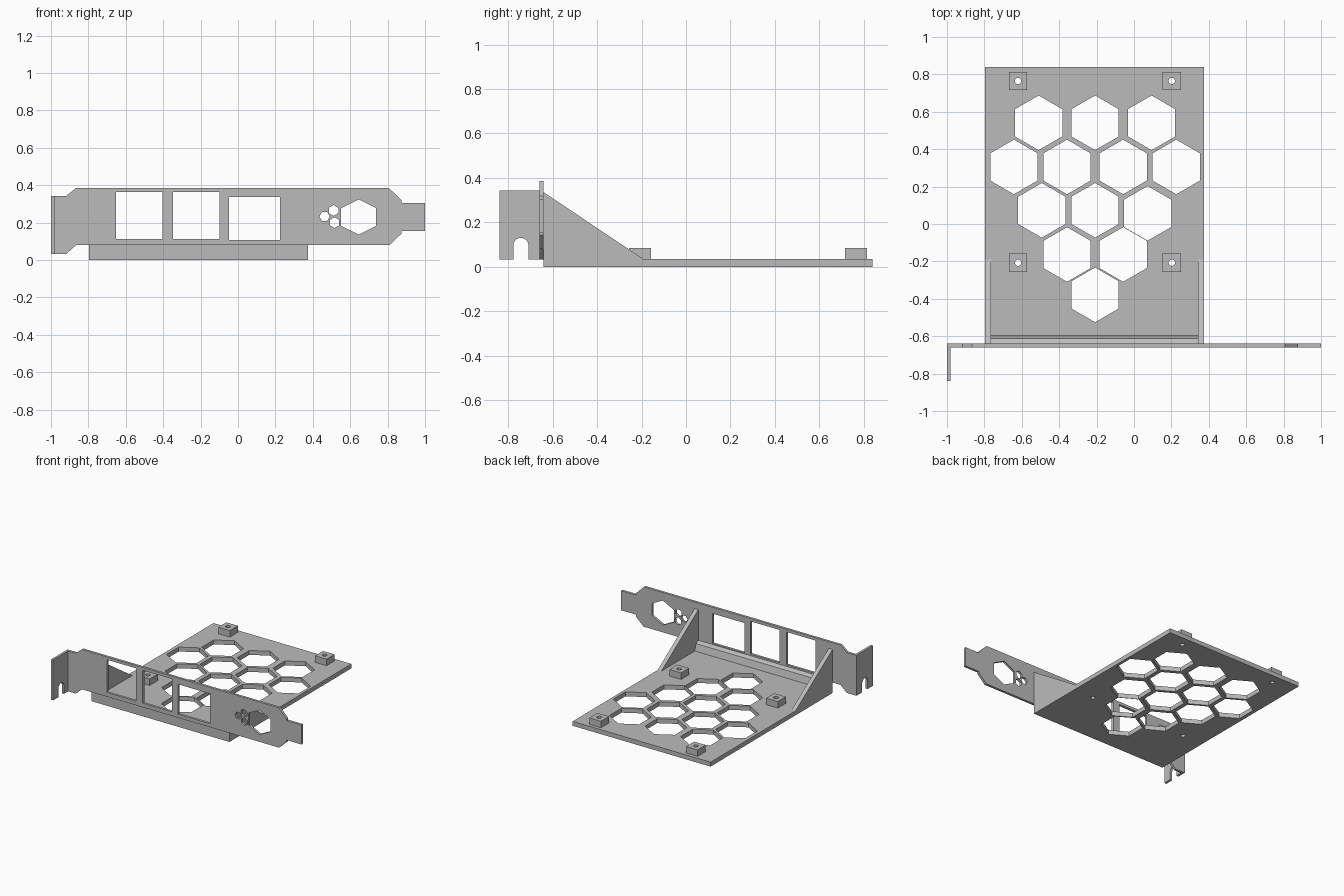
import bpy, bmesh, math
from mathutils import Matrix

cube = bpy.data.objects.get("Cube")
if cube:
    bpy.data.objects.remove(cube, do_unlink=True)

grey = bpy.data.materials.new("plain grey")
grey.use_nodes = True
colour = (0.5, 0.5, 0.5, 1)
grey.diffuse_color = colour
grey.node_tree.nodes["Principled BSDF"].inputs["Base Color"].default_value = colour

# Local plate axes: flat on the ground, upright facing front, upright facing sideways
FLAT = Matrix.Identity(4)
FRONT = Matrix(((1, 0, 0, 0), (0, 0, -1, 0), (0, 1, 0, 0), (0, 0, 0, 1)))
SIDE = Matrix(((0, 0, 1, 0), (1, 0, 0, 0), (0, 1, 0, 0), (0, 0, 0, 1)))


def plate(name, outline, holes, axes, low, high):
    """Extrude an outline with holes between two depths along the plate normal."""
    curve = bpy.data.curves.new(name, "CURVE")
    curve.dimensions = "2D"
    curve.fill_mode = "BOTH"
    curve.extrude = (high - low) / 2
    for loop in [outline] + holes:
        spline = curve.splines.new("POLY")
        spline.points.add(len(loop) - 1)
        for point, (u, v) in zip(spline.points, loop):
            point.co = (u, v, 0, 1)
        spline.use_cyclic_u = True
        spline.use_smooth = False
    temp = bpy.data.objects.new(name + " outline", curve)
    bpy.context.collection.objects.link(temp)
    graph = bpy.context.evaluated_depsgraph_get()
    mesh = bpy.data.meshes.new_from_object(temp.evaluated_get(graph))
    bpy.data.objects.remove(temp, do_unlink=True)
    bpy.data.curves.remove(curve)
    mesh.transform(axes @ Matrix.Translation((0, 0, (low + high) / 2)))
    bm = bmesh.new()
    bm.from_mesh(mesh)
    bmesh.ops.remove_doubles(bm, verts=bm.verts, dist=0.00001)
    bmesh.ops.recalc_face_normals(bm, faces=bm.faces)
    for face in bm.faces:
        face.smooth = False
    bm.to_mesh(mesh)
    bm.free()
    mesh.name = name
    mesh.materials.clear()
    mesh.materials.append(grey)
    obj = bpy.data.objects.new(name, mesh)
    bpy.context.collection.objects.link(obj)
    return obj


def rect(u0, u1, v0, v1):
    return [(u0, v0), (u1, v0), (u1, v1), (u0, v1)]


def ring(u, v, radius, sides=6, turn=math.pi / 2, stretch=1):
    return [(u + stretch * radius * math.cos(turn + math.tau * i / sides),
             v + radius * math.sin(turn + math.tau * i / sides)) for i in range(sides)]


LEFT, RIGHT, BACK, FACE = 0.375, -0.797, 0.84, -0.64
THICK = 0.034

# Base plate with vent hexagons and screw holes
rows = [(0.541, (-0.51, -0.208, 0.094)), (0.305, (-0.642, -0.358, -0.058, 0.226)),
        (0.073, (-0.493, -0.208)), (0.057, (0.073,)),
        (-0.163, (-0.358, -0.058)), (-0.379, (-0.208,))]
vents = [ring(x, y, 0.146) for y, xs in rows for x in xs]
posts = [(x, y) for x in (-0.62, 0.202) for y in (-0.207, 0.765)]
screws = [ring(x, y, 0.017, 20) for x, y in posts]
plate("base_plate", rect(RIGHT, LEFT, FACE, BACK), vents + screws, FLAT, 0, THICK)

# Drilled standoff blocks
for i, ((x, y), hole) in enumerate(zip(posts, screws)):
    plate(f"standoff_{i + 1}", rect(x - 0.049, x + 0.049, y - 0.049, y + 0.049),
          [hole], FLAT, THICK, 0.084)

# Front bracket with port windows and a cluster of hexagonal holes
bracket = [(-1, 0.033), (-0.918, 0.033), (-0.865, 0.08), (0.81, 0.08), (0.875, 0.142),
           (0.875, 0.155), (1, 0.155), (1, 0.305), (0.875, 0.305), (0.875, 0.318),
           (0.806, 0.386), (-0.865, 0.386), (-0.918, 0.343), (-1, 0.343)]
ports = [rect(-0.653, -0.404, 0.112, 0.364), rect(-0.348, -0.1, 0.112, 0.364),
         rect(-0.048, 0.225, 0.107, 0.337),
         ring(0.645, 0.23, 0.094, stretch=1.155),
         ring(0.463, 0.233, 0.028, turn=0),
         ring(0.511, 0.265, 0.029), ring(0.516, 0.2, 0.029)]
plate("front_bracket", bracket, ports, FRONT, -FACE, 0.659)

# Bent mounting tab with an open round-topped slot
arc = [(-0.743 + 0.034 * math.cos(math.pi * i / 16), 0.096 + 0.034 * math.sin(math.pi * i / 16))
       for i in range(17)]
tab = [(-0.659, 0.033), (-0.709, 0.033)] + arc + [(-0.777, 0.033), (-0.84, 0.033),
                                                 (-0.84, 0.343), (-0.659, 0.343)]
plate("mounting_tab", tab, [], SIDE, -1, -0.982)

# Triangular side gussets
gusset = [(FACE, THICK), (-0.19, THICK), (FACE, 0.335)]
plate("right_gusset", gusset, [], SIDE, RIGHT, -0.765)
plate("left_gusset", gusset, [], SIDE, 0.343, LEFT)

# Raised lip joining the base to the bracket
lip = [(FACE, THICK), (-0.597, THICK), (-0.612, 0.085), (FACE, 0.1)]
plate("front_lip", lip, [], SIDE, -0.765, 0.343)
